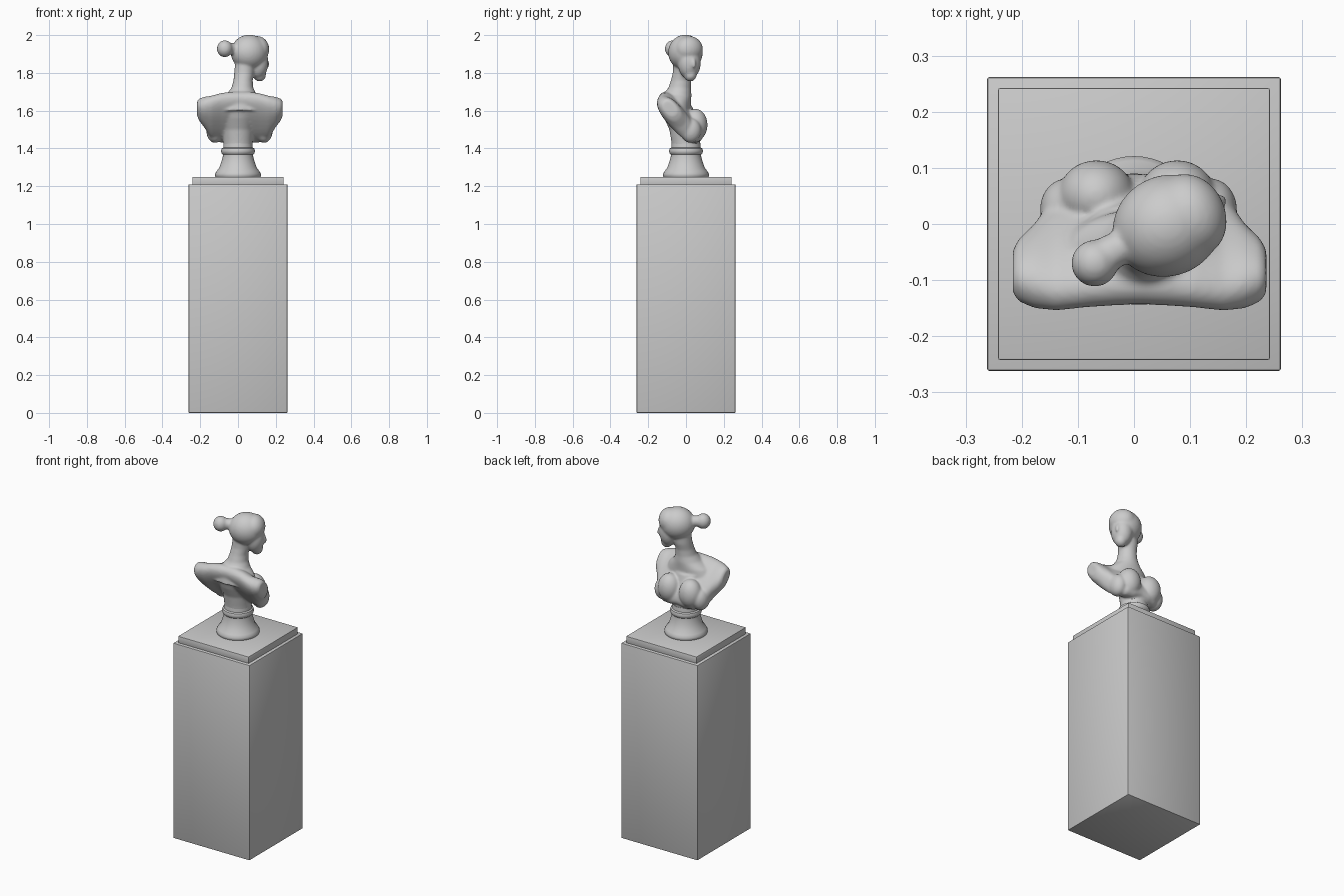
import bpy, bmesh, math
from mathutils import Matrix, Vector

if "Cube" in bpy.data.objects:
    bpy.data.objects.remove(bpy.data.objects["Cube"])


def finish(bm, name, angle=40):
    bmesh.ops.recalc_face_normals(bm, faces=bm.faces)
    me = bpy.data.meshes.new(name)
    bm.to_mesh(me)
    bm.free()
    ob = bpy.data.objects.new(name, me)
    bpy.context.collection.objects.link(ob)
    bpy.ops.object.select_all(action='DESELECT')
    ob.select_set(True)
    bpy.context.view_layer.objects.active = ob
    bpy.ops.object.shade_smooth_by_angle(angle=math.radians(angle))
    return ob


def box(name, half, z0, z1, bevel):
    bm = bmesh.new()
    m = Matrix.Translation((0, 0, (z0 + z1) / 2)) @ Matrix.Diagonal((2 * half, 2 * half, z1 - z0, 1))
    bmesh.ops.create_cube(bm, size=1, matrix=m)
    bmesh.ops.bevel(bm, geom=bm.edges[:], offset=bevel, segments=2, affect='EDGES', profile=0.5)
    return finish(bm, name)


def skin(bm, rings):
    """Closed tube through rings of points."""
    vs = [[bm.verts.new(p) for p in r] for r in rings]
    n = len(vs[0])
    faces = []
    for a, b in zip(vs, vs[1:]):
        for i in range(n):
            j = (i + 1) % n
            faces.append(bm.faces.new((a[i], a[j], b[j], b[i])))
    faces += [bm.faces.new(vs[0][::-1]), bm.faces.new(vs[-1])]
    bmesh.ops.recalc_face_normals(bm, faces=faces)


def upright(stations, n=40):
    """Rings from (x, y, z, rx, ry)."""
    return [[(x + rx * math.cos(2 * math.pi * i / n), y + ry * math.sin(2 * math.pi * i / n), z)
             for i in range(n)] for x, y, z, rx, ry in stations]


def blob(bm, loc, radii, turn=0, pitch=0):
    m = (Matrix.Translation(loc) @ Matrix.Rotation(math.radians(turn), 4, 'Z')
         @ Matrix.Rotation(math.radians(pitch), 4, 'Y') @ Matrix.Diagonal((*radii, 1)))
    bmesh.ops.create_uvsphere(bm, u_segments=32, v_segments=20, radius=1, matrix=m)


# Pedestal
box("pedestal", 0.262, 0.0, 1.21, 0.005)
box("pedestal_top", 0.242, 1.205, 1.25, 0.003)

# Turned socle
socle = [(0.115, 1.245), (0.121, 1.253), (0.121, 1.266), (0.113, 1.28), (0.098, 1.30), (0.088, 1.33),
         (0.080, 1.36), (0.080, 1.368), (0.087, 1.375), (0.090, 1.387), (0.086, 1.40), (0.078, 1.405),
         (0.076, 1.43)]
bm = bmesh.new()
skin(bm, upright([(0, 0, z, r, r) for r, z in socle], 48))
finish(bm, "socle")

# Bust, blended from overlapping masses
bm = bmesh.new()

# Slanted chest and shoulder shell: x, y, z, half length, half thickness
half = [(0.226, -0.085, 1.612, 0.045, 0.03), (0.215, -0.082, 1.605, 0.065, 0.044),
        (0.188, -0.075, 1.592, 0.092, 0.053), (0.15, -0.05, 1.562, 0.142, 0.056),
        (0.10, -0.033, 1.562, 0.160, 0.058), (0.05, -0.027, 1.566, 0.163, 0.060)]
mid = [(0, -0.027, 1.569, 0.160, 0.058)]
sections = [(-s[0], *s[1:]) for s in half] + mid + half[::-1]
ca, sa = math.cos(math.radians(-50)), math.sin(math.radians(-50))
rings = []
for x, y, z, a, b in sections:
    ring = []
    for i in range(40):
        t = 2 * math.pi * i / 40
        c, s = math.cos(t), math.sin(t)
        u = a * math.copysign(abs(c) ** 0.85, c)
        v = b * math.copysign(abs(s) ** 0.85, s)
        ring.append((x + 0.01, y + u * ca - v * sa, z + u * sa + v * ca))
    rings.append(ring)
skin(bm, rings)

# Breasts and draped outer folds
for s in (-1, 1):
    blob(bm, (0.005 + s * 0.072, 0.050, 1.525), (0.068, 0.064, 0.085))
    blob(bm, (0.008 + s * 0.130, 0.025, 1.495), (0.046, 0.056, 0.066))

# Rear support column and neck
skin(bm, upright([(0, 0, 1.405, 0.076, 0.074), (0, -0.002, 1.44, 0.077, 0.076),
                  (0, -0.008, 1.50, 0.082, 0.080), (0, -0.03, 1.56, 0.092, 0.085),
                  (0, -0.05, 1.62, 0.11, 0.085)]))
skin(bm, upright([(0.01, -0.06, 1.60, 0.16, 0.085), (0.012, -0.055, 1.65, 0.125, 0.082),
                  (0.018, -0.045, 1.685, 0.080, 0.074), (0.023, -0.034, 1.72, 0.058, 0.060),
                  (0.027, -0.026, 1.76, 0.051, 0.054), (0.033, -0.015, 1.80, 0.053, 0.055),
                  (0.040, -0.01, 1.86, 0.055, 0.057)]))

# Head, turned to the side
turn = 25
face = Vector((math.cos(math.radians(turn)), math.sin(math.radians(turn)), 0))
head = Vector((0.06, -0.003, 0))


def on_head(forward, z, radii, pitch=0):
    blob(bm, head + face * forward + Vector((0, 0, z)), radii, turn, pitch)


on_head(0.0, 1.908, (0.100, 0.090, 0.094))            # hair and skull
on_head(0.045, 1.925, (0.062, 0.076, 0.070))          # brow
on_head(0.048, 1.855, (0.056, 0.062, 0.088))          # face
on_head(0.060, 1.790, (0.034, 0.034, 0.036))          # chin
on_head(0.101, 1.855, (0.013, 0.012, 0.030), -15)     # nose
on_head(-0.110, 1.928, (0.055, 0.032, 0.032))         # bun root
blob(bm, (-0.070, -0.070, 1.928), (0.042, 0.042, 0.045))  # bun

bust = finish(bm, "bust", 180)
remesh = bust.modifiers.new("blend", 'REMESH')
remesh.mode = 'VOXEL'
remesh.voxel_size = 0.006
remesh.use_smooth_shade = True
soft = bust.modifiers.new("soften", 'SMOOTH')
soft.factor = 0.5
soft.iterations = 10
